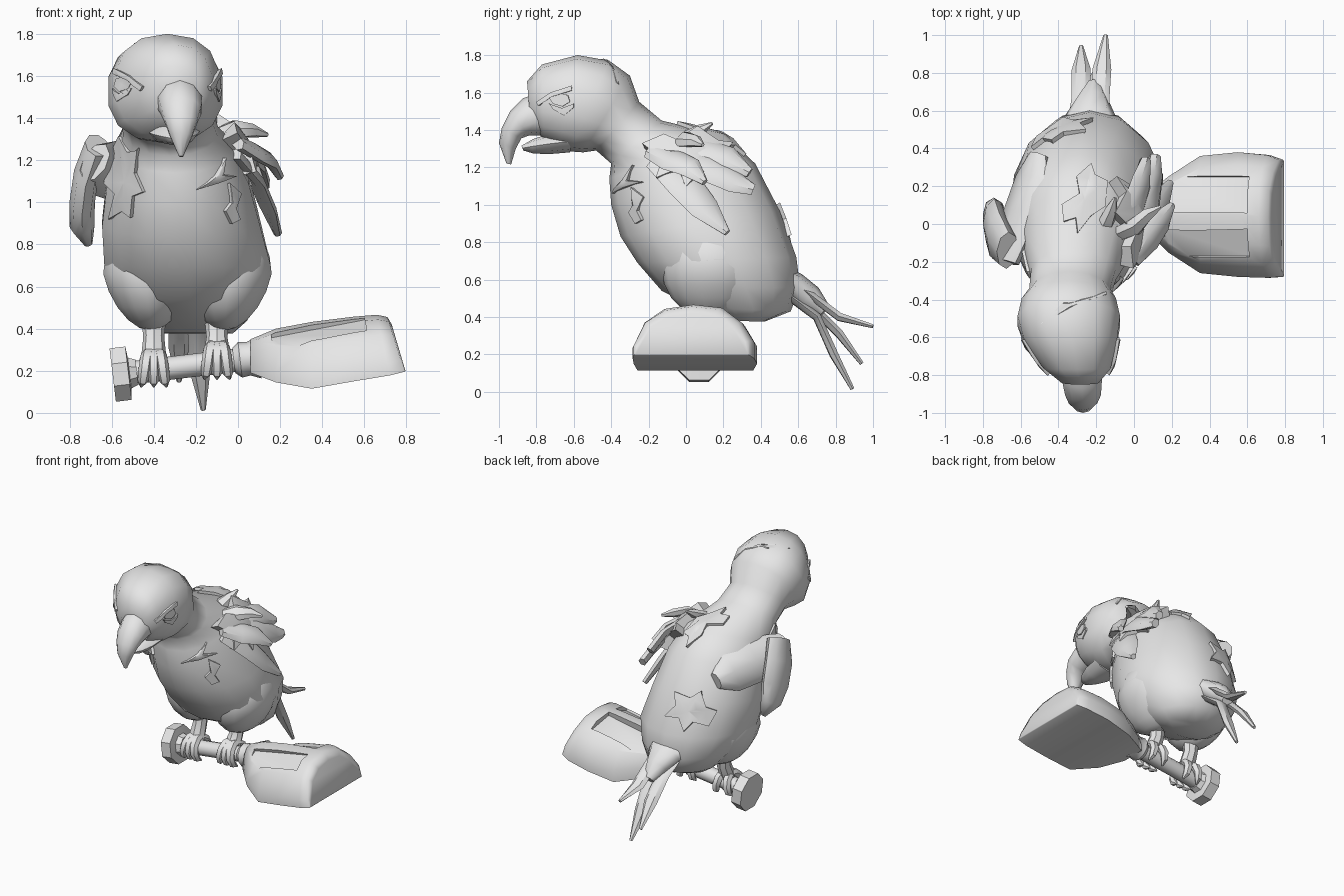
import bpy, bmesh, math
from mathutils import Vector, Matrix
from mathutils.bvhtree import BVHTree

if "Cube" in bpy.data.objects:
    bpy.data.objects.remove(bpy.data.objects["Cube"])

grey = bpy.data.materials.new("plain_grey")
grey.diffuse_color = (0.8, 0.8, 0.8, 1)
grey.use_nodes = True
grey.node_tree.nodes["Principled BSDF"].inputs["Base Color"].default_value = grey.diffuse_color


def make(name, bm, angle=40):
    bmesh.ops.recalc_face_normals(bm, faces=bm.faces[:])
    me = bpy.data.meshes.new(name)
    bm.to_mesh(me)
    bm.free()
    ob = bpy.data.objects.new(name, me)
    bpy.context.collection.objects.link(ob)
    me.materials.append(grey)
    me.shade_smooth()
    me.set_sharp_from_angle(angle=math.radians(angle))
    return ob


def skin(name, rings, angle=40):
    """Bridge rings of points and cap both ends."""
    bm = bmesh.new()
    loops = [[bm.verts.new(p) for p in r] for r in rings]
    n = len(loops[0])
    for a, b in zip(loops, loops[1:]):
        for i in range(n):
            j = (i + 1) % n
            bm.faces.new((a[i], a[j], b[j], b[i]))
    bm.faces.new(loops[0])
    bm.faces.new(loops[-1])
    return make(name, bm, angle)


def power(v, e):
    return math.copysign(abs(v) ** e, v)


def side_loft(name, sections, n=14, angle=55):
    """Sections: back (y, z), front (y, z), centre x, half width, optional squareness."""
    rings = []
    for by, bz, fy, fz, cx, hw, *sq in sections:
        e = sq[0] if sq else 1
        my, mz = (by + fy) / 2, (bz + fz) / 2
        ring = []
        for i in range(n):
            t = 2 * math.pi * i / n
            c, s = power(math.cos(t), e), power(round(math.sin(t), 6), e)
            ring.append((cx + hw * s, my + (by - my) * c, mz + (bz - mz) * c))
        rings.append(ring)
    return skin(name, rings, angle)


def feather(name, path, widths, thick, wide, n=6, angle=40):
    """Flattened tube along a path, wide in the given direction."""
    path = [Vector(p) for p in path]
    rings = []
    for i, p in enumerate(path):
        t = (path[min(i + 1, len(path) - 1)] - path[max(i - 1, 0)]).normalized()
        w = Vector(wide)
        w = (w - t * w.dot(t)).normalized()
        u = t.cross(w)
        h = min(thick, widths[i])
        rings.append([p + w * widths[i] * math.cos(a) + u * h * math.sin(a)
                      for a in (2 * math.pi * k / n for k in range(n))])
    return skin(name, rings, angle)


def patch(name, base, outline, axis, sign, thick=0.03):
    """Ragged plate laid on a surface; outline is projected along one axis."""
    tree = BVHTree.FromPolygons([v.co for v in base.data.vertices], [p.vertices for p in base.data.polygons])
    others = [i for i in range(3) if i != axis]
    n = len(outline)
    cen = [sum(p[k] for p in outline) / n for k in (0, 1)]

    def hit(f, p):
        o = Vector((0, 0, 0))
        for k in (0, 1):
            o[others[k]] = cen[k] + (p[k] - cen[k]) * f
        o[axis] = sign * 3
        d = Vector((0, 0, 0))
        d[axis] = -sign
        loc, nor, _, _ = tree.ray_cast(o, d)
        if loc is None:
            o[axis] = sign * 0.3
            loc, nor, _, _ = tree.find_nearest(o)
        return loc, nor

    rings = []
    for f, up in ((1, -0.02), (1, thick), (0.55, thick), (0.08, thick)):
        rings.append([loc + nor * up for loc, nor in (hit(f, p) for p in outline)])
    return skin(name, rings, 35)


# Body, neck and head in one skin
body = side_loft("body_and_head", [
    (.42, .375, .22, .38, -.2, .18), (.56, .43, .05, .45, -.21, .26), (.61, .56, -.13, .54, -.23, .34),
    (.59, .72, -.26, .69, -.24, .405), (.5, .97, -.35, .83, -.27, .385), (.37, 1.22, -.4, 1.0, -.285, .345),
    (.21, 1.37, -.41, 1.14, -.3, .29), (-.13, 1.45, -.4, 1.22, -.32, .23), (-.25, 1.55, -.48, 1.29, -.34, .22),
    (-.3, 1.69, -.55, 1.28, -.345, .255, .9), (-.41, 1.77, -.62, 1.285, -.345, .277, .85),
    (-.58, 1.8, -.68, 1.31, -.335, .25, .85), (-.77, 1.75, -.76, 1.35, -.3, .18, .88), (-.85, 1.66, -.83, 1.42, -.285, .1)])

# Hooked upper beak and lower beak
side_loft("upper_beak", [
    (-.78, 1.6, -.66, 1.37, -.28, .11), (-.87, 1.57, -.77, 1.37, -.275, .11), (-.94, 1.5, -.84, 1.37, -.27, .1),
    (-.985, 1.41, -.88, 1.355, -.27, .08), (-1.0, 1.33, -.91, 1.3, -.27, .055), (-.96, 1.22, -.935, 1.215, -.27, .01)], 10)
side_loft("lower_beak", [
    (-.6, 1.4, -.62, 1.28, -.31, .13), (-.73, 1.38, -.74, 1.27, -.3, .11),
    (-.82, 1.35, -.82, 1.275, -.29, .07), (-.88, 1.315, -.87, 1.29, -.29, .02)], 8)

# Eyes, brows and eye corners
for side, s in (("left", -1), ("right", 1)):
    patch(side + "_eye", body, [(-.73, 1.57), (-.68, 1.6), (-.63, 1.585), (-.62, 1.55), (-.66, 1.525), (-.71, 1.54)], 0, s, .009)
    patch(side + "_brow", body, [(-.79, 1.55), (-.72, 1.6), (-.61, 1.63), (-.61, 1.61), (-.72, 1.575), (-.78, 1.53)], 0, s, .018)
    patch(side + "_lower_lid", body, [(-.73, 1.54), (-.67, 1.51), (-.6, 1.54), (-.6, 1.52), (-.65, 1.48), (-.71, 1.51)], 0, s, .009)
patch("crown_crease", body, [(-.49, -.53), (-.38, -.42), (-.15, -.36), (-.15, -.375), (-.37, -.45)], 2, 1, .006)

# Thighs
for side, x in (("left", -.44), ("right", -.04)):
    bm = bmesh.new()
    bmesh.ops.create_uvsphere(bm, u_segments=14, v_segments=10, radius=1,
                              matrix=Matrix.Translation((x, .14, .66)) @ Matrix.Diagonal((.205, .27, .27, 1)))
    for v in bm.verts:  # taper towards the leg
        if v.co.z < .66:
            v.co.x += (-.235 - v.co.x) * (.66 - v.co.z) * .5
    make(side + "_thigh", bm, 60)

# Ragged plumage on chest, back and shoulders
patch("chest_ruffle_left", body, [(-.6, 1.2), (-.55, 1.31), (-.51, 1.24), (-.47, 1.26), (-.48, 1.14), (-.44, 1.05),
      (-.49, 1.03), (-.5, .93), (-.54, .96), (-.6, .92), (-.57, 1.04), (-.62, 1.09)], 1, -1, .02)
patch("chest_ruffle_right", body, [(-.2, 1.06), (-.11, 1.13), (-.07, 1.21), (-.08, 1.13), (-.02, 1.12), (-.1, 1.09)], 1, -1, .02)
patch("chest_tuft_right", body, [(-.05, 1.09), (0, 1.04), (-.02, .97), (0, .92), (-.04, .9), (-.07, .96), (-.04, 1.0)], 1, -1, .02)
patch("upper_back_ruffle", body, [(-.38, .1), (-.29, .16), (-.3, .24), (-.23, .31), (-.21, .25), (-.15, .22),
      (-.16, .09), (-.23, .04), (-.3, -.05), (-.31, .03), (-.37, .01)], 2, 1, .02)
patch("lower_back_ruffle", body, [(-.53, .9), (-.47, .93), (-.43, 1.03), (-.37, .98), (-.26, 1.0), (-.28, .92),
      (-.22, .83), (-.32, .84), (-.37, .76), (-.42, .83), (-.5, .8)], 1, 1, .025)
patch("shoulder_ruffle_right", body, [(-.22, 1.3), (-.12, 1.33), (-.05, 1.3), (.05, 1.36), (.14, 1.3), (.22, 1.29), (.16, 1.21),
      (.18, 1.12), (.08, 1.16), (0, 1.08), (-.03, 1.17), (-.13, 1.13), (-.12, 1.22)], 0, 1, .07)

# Folded left wing
feather("left_upper_wing", [(-.5, .36, 1.1), (-.54, .24, 1.13), (-.6, .06, 1.16), (-.65, -.1, 1.18), (-.68, -.2, 1.19)],
        [.06, .14, .15, .13, .1], .06, (.55, .1, .8), 8, 60)
feather("left_lower_wing", [(-.67, -.14, 1.27), (-.72, -.07, 1.14), (-.74, 0, 1.0), (-.74, .05, .89), (-.71, .1, .8)],
        [.11, .15, .15, .1, .02], .06, (0, 1, .35), 8, 60)

# Right wing feathers: points, half widths
for name, path, w in (
        ("right_long_feather", [(-.02, -.16, 1.24), (.08, -.02, 1.12), (.14, .1, .98), (.19, .22, .85)], [.07, .1, .085, .02]),
        ("right_rear_feather", [(.02, -.05, 1.25), (.08, .1, 1.2), (.11, .26, 1.12), (.11, .36, 1.08)], [.09, .09, .07, .035]),
        ("right_top_feather", [(-.06, -.08, 1.29), (.0, .08, 1.29), (.04, .22, 1.25), (.06, .34, 1.17)], [.08, .09, .08, .03]),
        ("right_ruffle_high", [(-.08, -.05, 1.32), (.0, -.02, 1.35), (.07, .05, 1.34), (.14, .09, 1.32)], [.05, .06, .04, .01]),
        ("right_ruffle_mid", [(.0, -.2, 1.28), (.08, -.08, 1.24), (.15, .02, 1.2), (.2, .1, 1.12)], [.04, .08, .07, .02]),
        ("right_tuft", [(-.15, .0, 1.36), (-.12, .08, 1.4), (-.1, .14, 1.435)], [.05, .035, .008])):
    feather(name, path, w, .03, (-.52, .57, .6))

# Tail root and feathers
feather("tail_root", [(-.23, .46, .62), (-.23, .58, .565), (-.22, .66, .5), (-.21, .74, .43)], [.2, .13, .085, .04], .075, (1, .1, 0), 8, 60)
for name, path in (
        ("tail_feather_high", [(-.2, .54, .6), (-.18, .66, .52), (-.17, .82, .4), (-.15, 1.0, .35)]),
        ("tail_feather_mid", [(-.27, .54, .56), (-.28, .68, .45), (-.28, .82, .31), (-.28, .94, .15)]),
        ("tail_feather_low", [(-.2, .54, .52), (-.19, .7, .4), (-.18, .79, .2), (-.165, .89, .015)])):
    feather(name, path, [.08, .05, .05, .012], .025, (1, .1, 0))


# Handle, collar and end knob along a slightly rising axis
def bar(name, stations, n, angle=40):
    axis = Vector((1, 0, .12)).normalized()
    u = axis.cross(Vector((0, 1, 0)))
    rings = []
    for x, r in stations:
        c = Vector((x, .07, .185 + .12 * (x + .55)))
        rings.append([c + r * (Vector((0, 1, 0)) * math.cos(a) + u * math.sin(a))
                      for a in (2 * math.pi * (k + .5) / n for k in range(n))])
    skin(name, rings, angle)


bar("handle", [(-.53, .055), (.02, .055)], 10)
bar("handle_knob", [(-.595, .138), (-.52, .138), (-.515, .08), (-.48, .065)], 8, 30)
bar("handle_collar", [(-.02, .06), (.01, .085), (.05, .08), (.1, .1)], 10)

# Legs and gripping toes
for side, fx in (("left", -.4), ("right", -.1)):
    zc = .185 + .12 * (fx + .55)
    feather(side + "_leg", [(fx, .13, .46), (fx, .12, .36), (fx, .08, zc + .06)], [.06, .05, .06], .05, (1, 0, 0), 8)
    for k, dx in enumerate((-.055, 0, .055)):
        for part, a0, a1 in (("front", 80, 255), ("rear", 100, -60)):
            if part == "rear" and k == 1:
                continue
            pts = []
            for i in range(6):
                a = math.radians(a0 + (a1 - a0) * i / 5)
                pts.append((fx + dx * (.35 + .15 * i), .07 + .08 * math.cos(a), zc + .08 * math.sin(a)))
            feather(f"{side}_{part}_toe_{k + 1}", pts, [.03, .034, .032, .03, .025, .006], .03, (1, 0, 0))

# Broad domed paddle head with a flat underside
section = [(-1, 0), (-1, .2), (-.8, .67), (-.47, .92), (0, 1), (.47, .94), (.8, .66), (1, .3), (1, 0)]
rings = []
for x, shift, cy, hw, zb, zt in ((.06, 0, .06, .09, .19, .35), (.18, 0, .05, .2, .145, .4), (.35, 0, .05, .31, .115, .432),
                                 (.55, 0, .05, .33, .15, .457), (.66, .06, .04, .325, .178, .466), (.71, .08, .03, .31, .195, .455)):
    rings.append([(x + shift * (1 - h), cy + hw * y, zb + (zt - zb) * h) for y, h in section])
# rounded end leaning in towards the top
rings.append([(.73 + .065 * (1 - h), .03 + .3 * y * (1 - .15 * h), .2 + .22 * h) for y, h in section])
paddle = skin("paddle", rings, 42)

# Two long recesses cut into the paddle top
cutters = []
for y, z, width, tilt in ((.165, .375, .2, -.2), (-.125, .37, .16, .42)):
    bm = bmesh.new()
    bmesh.ops.create_cube(bm, size=1, matrix=Matrix.Translation((.375, y, z + .06)) @ Matrix.Rotation(-.19, 4, 'Y')
                          @ Matrix.Rotation(tilt, 4, 'X') @ Matrix.Diagonal((.45, width, .14, 1)))
    cut = make("recess_cutter", bm, 30)
    cut.hide_render = True
    mod = paddle.modifiers.new("recess", 'BOOLEAN')
    mod.operation, mod.solver, mod.object = 'DIFFERENCE', 'EXACT', cut
    cutters.append(cut)
dg = bpy.context.evaluated_depsgraph_get()
cut_mesh = bpy.data.meshes.new_from_object(paddle.evaluated_get(dg))
paddle.modifiers.clear()
paddle.data = cut_mesh
cut_mesh.shade_smooth()
cut_mesh.set_sharp_from_angle(angle=math.radians(62))
for cut in cutters:
    bpy.data.objects.remove(cut)
